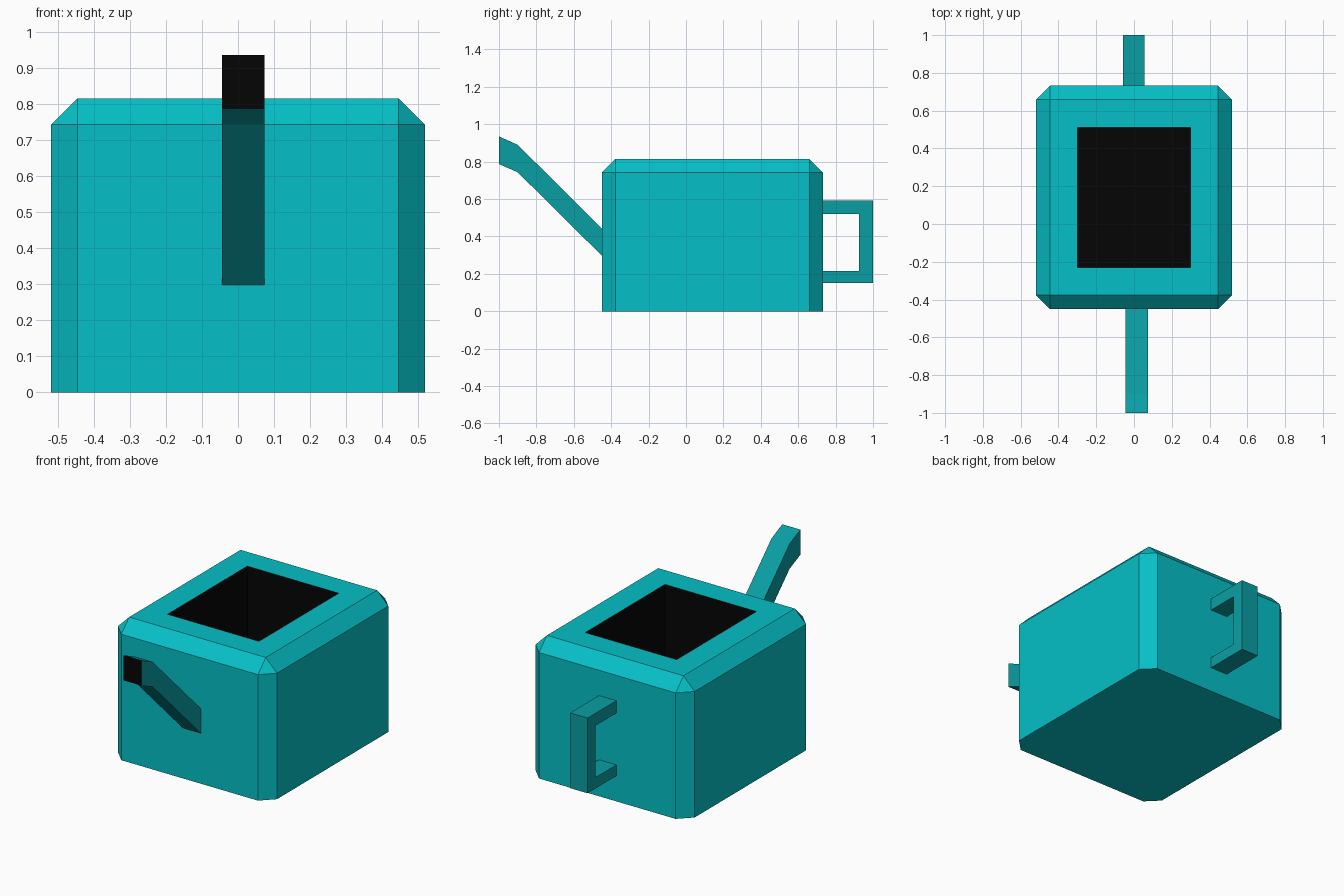
import bpy, bmesh
from mathutils import Matrix

if "Cube" in bpy.data.objects:
    bpy.data.objects.remove(bpy.data.objects["Cube"])


def material(name, color):
    m = bpy.data.materials.new(name)
    m.diffuse_color = (*color, 1)
    m.use_nodes = True
    m.node_tree.nodes["Principled BSDF"].inputs["Base Color"].default_value = m.diffuse_color
    return m


teal = material("teal", (0.0015, 0.53, 0.57))
dark_teal = material("dark teal", (0.003, 0.345, 0.37))
black = material("black", (0.0015, 0.0015, 0.0015))


def finish(name, bm, main):
    bmesh.ops.recalc_face_normals(bm, faces=bm.faces[:])
    me = bpy.data.meshes.new(name)
    bm.to_mesh(me)
    bm.free()
    me.materials.append(main)
    me.materials.append(black)
    ob = bpy.data.objects.new(name, me)
    bpy.context.collection.objects.link(ob)
    return ob


def side_profile(name, points, x0, x1, is_black=None):
    """Extrude a (y, z) outline across x."""
    bm = bmesh.new()
    face = bm.faces.new([bm.verts.new((x0, y, z)) for y, z in points])
    ext = bmesh.ops.extrude_face_region(bm, geom=[face])
    verts = [g for g in ext["geom"] if isinstance(g, bmesh.types.BMVert)]
    bmesh.ops.translate(bm, verts=verts, vec=(x1 - x0, 0, 0))
    for f in bm.faces:
        if is_black and is_black(f.calc_center_median()):
            f.material_index = 1
    return finish(name, bm, dark_teal)


# Body: box with chamfered upright and top edges
H = 0.815
bm = bmesh.new()
bmesh.ops.create_cube(bm, size=1, matrix=Matrix.Translation((0, 0.141, H / 2))
                      @ Matrix.Diagonal((1.036, 1.182, H, 1)))
edges = [e for e in bm.edges if max(v.co.z for v in e.verts) > 0.1]
bmesh.ops.bevel(bm, geom=edges, offset=0.073, offset_type='OFFSET',
                segments=1, affect='EDGES', profile=0.5)

# Opening: inset the top, then sink it into a dark hollow
bm.normal_update()
top = max(bm.faces, key=lambda f: f.calc_center_median().z)
bmesh.ops.inset_individual(bm, faces=[top], thickness=0.147, use_even_offset=True)
walls = bmesh.ops.inset_individual(bm, faces=[top], thickness=0, depth=0)["faces"]
for v in top.verts:
    v.co.z = 0.07
for f in walls + [top]:
    f.material_index = 1
finish("body", bm, teal)

# Spout with a dark mouth
side_profile("spout",
             [(-0.45, 0.297), (-0.45, 0.443), (-0.9, 0.89),
              (-1, 0.935), (-1, 0.787), (-0.9, 0.743)],
             -0.045, 0.073, lambda c: c.y < -0.99)

# Handle: squared C shape
side_profile("handle",
             [(0.73, 0.15), (1, 0.15), (1, 0.593), (0.73, 0.593),
              (0.73, 0.52), (0.925, 0.52), (0.925, 0.215), (0.73, 0.215)],
             -0.059, 0.055)
